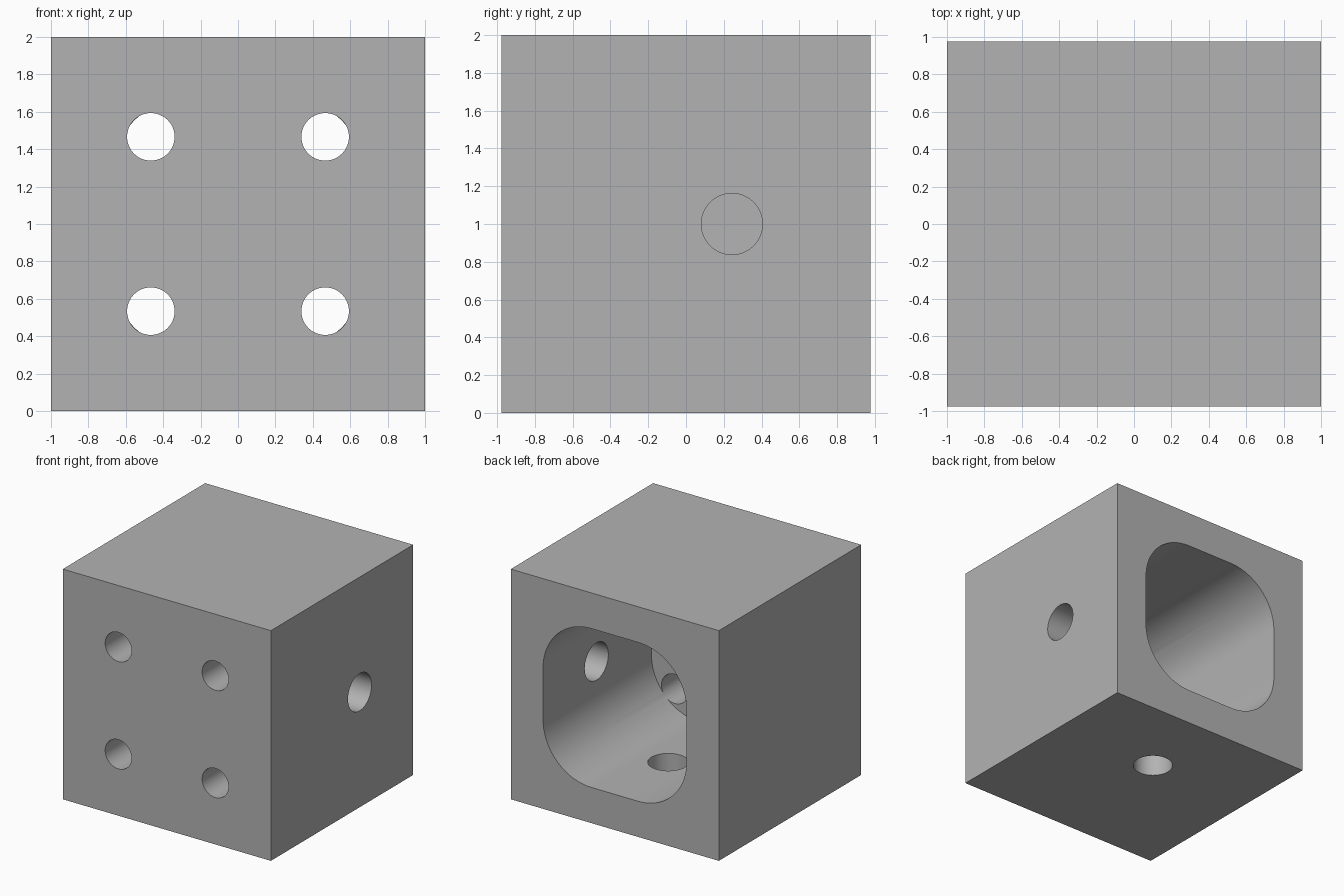
import bpy, bmesh, math
from mathutils import Matrix, Vector

if "Cube" in bpy.data.objects:
    bpy.data.objects.remove(bpy.data.objects["Cube"], do_unlink=True)

HALF_Y = 0.977      # half depth of the block
FLOOR_Y = -0.51     # inner face of the front wall
CAVITY = 0.69       # half width of the pocket
CORNER = 0.465      # pocket corner radius
PORT_Y = 0.243      # position of the side and bottom ports

grey = bpy.data.materials.new("plain grey")
grey.use_nodes = True
colour = (0.45, 0.45, 0.45, 1)
grey.diffuse_color = colour
grey.node_tree.nodes["Principled BSDF"].inputs["Base Color"].default_value = colour


def to_object(name, bm):
    mesh = bpy.data.meshes.new(name)
    bmesh.ops.recalc_face_normals(bm, faces=bm.faces[:])
    bm.to_mesh(mesh)
    bm.free()
    mesh.materials.append(grey)
    obj = bpy.data.objects.new(name, mesh)
    bpy.context.collection.objects.link(obj)
    return obj


def box(name, low, high, corner=0):
    """Box between two points, with its y-running edges optionally rounded."""
    low, high = Vector(low), Vector(high)
    bm = bmesh.new()
    bmesh.ops.create_cube(bm, size=1)
    bmesh.ops.scale(bm, vec=high - low, verts=bm.verts)
    bmesh.ops.translate(bm, vec=(low + high) / 2, verts=bm.verts)
    if corner:
        edges = [e for e in bm.edges
                 if abs(e.verts[0].co.y - e.verts[1].co.y) > 0.1]
        bmesh.ops.bevel(bm, geom=edges, offset=corner, segments=20,
                        profile=0.5, affect='EDGES')
    return to_object(name, bm)


def drill(name, start, end, radius):
    """Round cutter running from start to end."""
    start, end = Vector(start), Vector(end)
    axis = end - start
    turn = axis.to_track_quat('Z', 'Y').to_matrix().to_4x4()
    bm = bmesh.new()
    bmesh.ops.create_cone(bm, cap_ends=True, segments=64, radius1=radius,
                          radius2=radius, depth=axis.length,
                          matrix=Matrix.Translation((start + end) / 2) @ turn)
    return to_object(name, bm)


# Solid block
block = box("hollow_block", (-1, -HALF_Y, 0), (1, HALF_Y, 2))

# Rounded pocket open at the back
cutters = [box("pocket_cutter", (-CAVITY, FLOOR_Y, 1 - CAVITY),
               (CAVITY, HALF_Y + 0.2, 1 + CAVITY), CORNER)]

# Four mounting holes through the front wall
for x in (-0.466, 0.466):
    for z in (0.534, 1.466):
        cutters.append(drill("mounting_hole_cutter", (x, -1.2, z),
                             (x, FLOOR_Y + 0.02, z), 0.127))

# Ports through the left side wall and the bottom wall
cutters.append(drill("side_port_cutter", (0.3, PORT_Y, 1), (1.2, PORT_Y, 1), 0.162))
cutters.append(drill("bottom_port_cutter", (0, PORT_Y, -0.2), (0, PORT_Y, 0.7), 0.162))

# Cut the block and drop the cutters
bpy.ops.object.select_all(action='DESELECT')
bpy.context.view_layer.objects.active = block
block.select_set(True)
for cutter in cutters:
    cutter.hide_render = True
    mod = block.modifiers.new("cut", 'BOOLEAN')
    mod.operation = 'DIFFERENCE'
    mod.solver = 'EXACT'
    mod.object = cutter
    bpy.ops.object.modifier_apply(modifier=mod.name)
    bpy.data.objects.remove(cutter, do_unlink=True)

bpy.ops.object.shade_smooth_by_angle(angle=math.radians(30))
